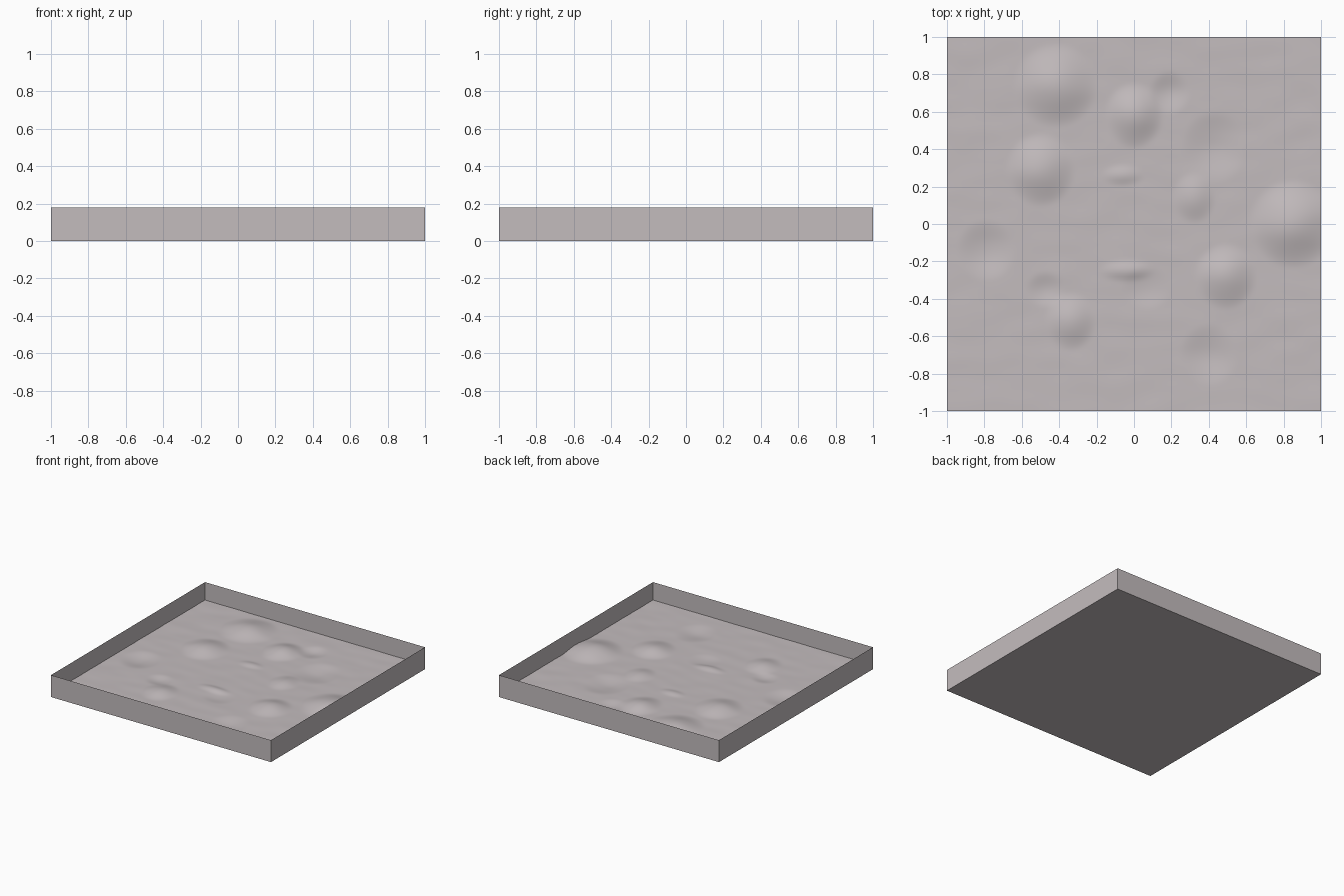
import bpy, bmesh
from mathutils import Vector, noise

cube = bpy.data.objects.get("Cube")
if cube:
    bpy.data.objects.remove(cube, do_unlink=True)

HEIGHT = 0.18
GROUND = 0.033

# Material
stone = bpy.data.materials.new("pale_grey_stone")
stone.use_nodes = True
colour = (0.55, 0.505, 0.515, 1)
stone.diffuse_color = colour
stone.node_tree.nodes["Principled BSDF"].inputs["Base Color"].default_value = colour


def add_object(name, bm):
    mesh = bpy.data.meshes.new(name)
    bm.to_mesh(mesh)
    bm.free()
    mesh.materials.append(stone)
    obj = bpy.data.objects.new(name, mesh)
    bpy.context.collection.objects.link(obj)
    return obj


# Open tray: floor plus four sheet-thin walls
bm = bmesh.new()
bmesh.ops.create_cube(bm, size=2)
for v in bm.verts:
    v.co.z = HEIGHT if v.co.z > 0 else 0
lid = [f for f in bm.faces if f.normal.z > 0.9]
bmesh.ops.delete(bm, geom=lid, context="FACES_ONLY")
add_object("tray", bm)

# Mounds (positive) and hollows (negative): x, y, radius x, radius y, height
BUMPS = [
    (-0.42, 0.74, 0.23, 0.23, 0.038),
    (-0.50, 0.29, 0.19, 0.20, 0.034),
    (0.00, 0.58, 0.16, 0.18, 0.032),
    (0.85, 0.00, 0.24, 0.24, 0.045),
    (0.49, -0.28, 0.17, 0.18, 0.032),
    (-0.34, -0.52, 0.14, 0.16, 0.022),
    (0.32, 0.14, 0.12, 0.14, 0.018),
    (-0.06, 0.26, 0.12, 0.06, 0.009),
    (-0.04, -0.25, 0.16, 0.06, 0.010),
    (-0.79, -0.14, 0.16, 0.17, -0.016),
    (0.19, 0.70, 0.11, 0.12, -0.013),
    (0.43, 0.41, 0.18, 0.20, -0.016),
    (0.40, -0.70, 0.16, 0.17, -0.014),
    (-0.47, -0.35, 0.11, 0.10, -0.011),
    (0.07, -0.34, 0.14, 0.12, -0.009),
]


def ground_height(x, y):
    z = GROUND + 0.002 * noise.noise(Vector((x * 5, y * 9, 0)))
    for cx, cy, rx, ry, h in BUMPS:
        d = ((x - cx) / rx) ** 2 + ((y - cy) / ry) ** 2
        if d < 1:
            z += h * (1 - d) ** 2
    return z


# Rolling ground sheet inside the tray
bm = bmesh.new()
bmesh.ops.create_grid(bm, x_segments=128, y_segments=128, size=1)
for v in bm.verts:
    v.co.z = ground_height(v.co.x, v.co.y)
for f in bm.faces:
    f.smooth = True
add_object("ground", bm)
